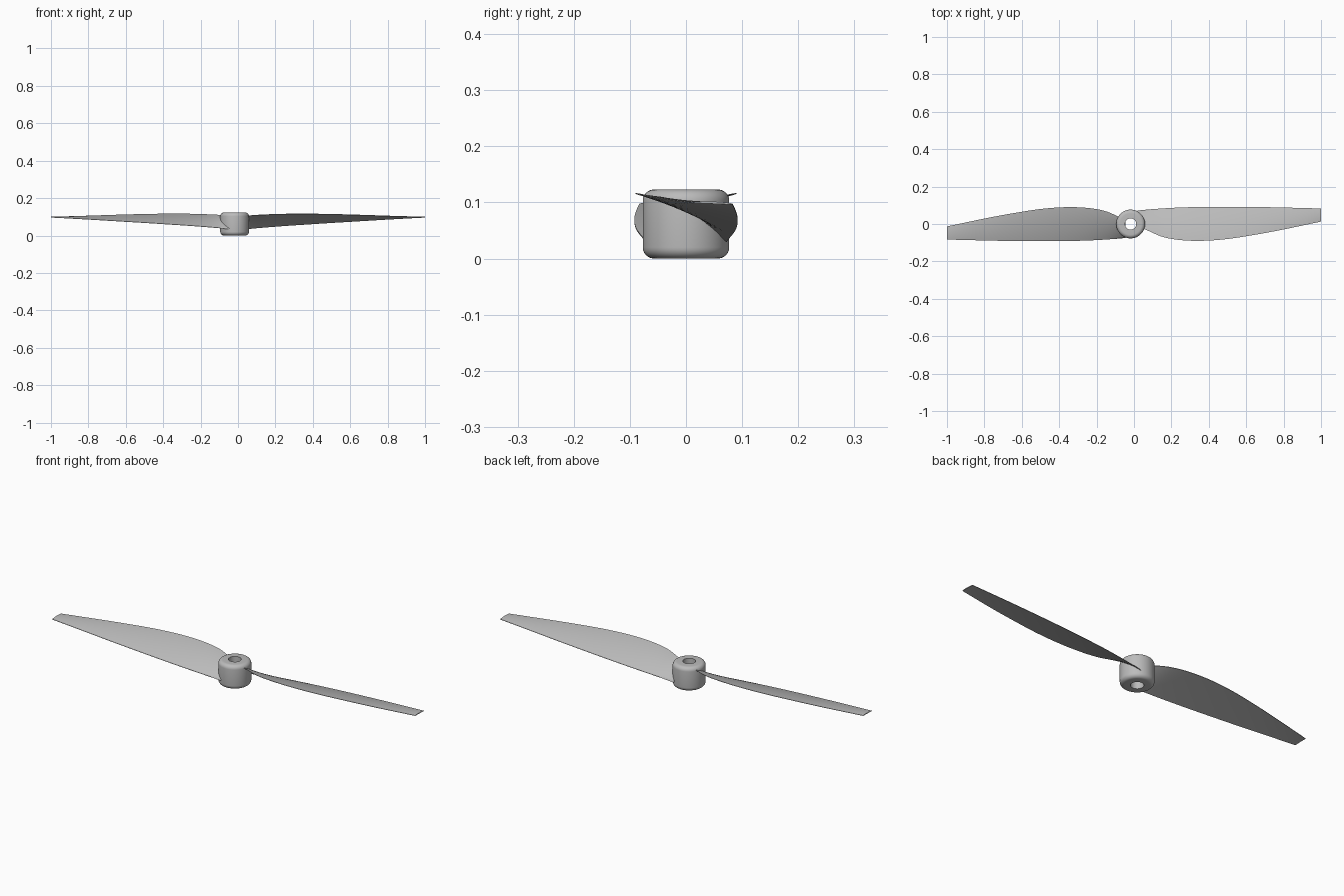
import bpy, bmesh, math

cube = bpy.data.objects.get("Cube")
if cube:
    bpy.data.objects.remove(cube)

grey = bpy.data.materials.new("plain grey")
grey.use_nodes = True
colour = (0.5, 0.5, 0.5, 1)
grey.diffuse_color = colour
grey.node_tree.nodes["Principled BSDF"].inputs["Base Color"].default_value = colour

HUB_X, HUB_R, HUB_H, BORE_R, ROUND = -0.018, 0.077, 0.123, 0.03, 0.02


def finish(bm, name, angle):
    bmesh.ops.recalc_face_normals(bm, faces=bm.faces)
    mesh = bpy.data.meshes.new(name)
    bm.to_mesh(mesh)
    bm.free()
    mesh.materials.append(grey)
    obj = bpy.data.objects.new(name, mesh)
    bpy.context.collection.objects.link(obj)
    bpy.ops.object.select_all(action='DESELECT')
    obj.select_set(True)
    bpy.context.view_layer.objects.active = obj
    bpy.ops.object.shade_smooth_by_angle(angle=math.radians(angle))
    return obj


def bridge(bm, rings, closed=False):
    pairs = list(zip(rings, rings[1:]))
    if closed:
        pairs.append((rings[-1], rings[0]))
    for a, b in pairs:
        n = len(a)
        for i in range(n):
            j = (i + 1) % n
            bm.faces.new((a[i], a[j], b[j], b[i]))


# Hub: rounded sleeve with a straight bore
def build_hub(sides=64, steps=6):
    profile = [(BORE_R, 0)]
    for centre_z, start in ((ROUND, -90), (HUB_H - ROUND, 0)):
        for k in range(steps + 1):
            t = math.radians(start + 90 * k / steps)
            profile.append((HUB_R - ROUND + ROUND * math.cos(t),
                            centre_z + ROUND * math.sin(t)))
    profile.append((BORE_R, HUB_H))
    bm = bmesh.new()
    rings = []
    for r, z in profile:
        angles = [math.tau * i / sides for i in range(sides)]
        rings.append([bm.verts.new((HUB_X + r * math.cos(a), r * math.sin(a), z))
                      for a in angles])
    bridge(bm, rings, closed=True)
    return finish(bm, "hub", 40)


# Blade edges along the span: x, high edge y and z, low edge y and z
STATIONS = [
    (0.02, -0.012, 0.102, 0.072, 0.030),
    (0.08, -0.038, 0.108, 0.078, 0.038),
    (0.15, -0.068, 0.112, 0.083, 0.044),
    (0.24, -0.085, 0.115, 0.088, 0.051),
    (0.36, -0.090, 0.116, 0.091, 0.059),
    (0.50, -0.080, 0.114, 0.092, 0.068),
    (0.65, -0.057, 0.110, 0.091, 0.077),
    (0.80, -0.029, 0.105, 0.088, 0.086),
    (1.00, 0.013, 0.099, 0.083, 0.097),
]


def edges_at(x):
    """Smooth cubic through the stations."""
    last = len(STATIONS) - 1
    i = max(k for k in range(last) if STATIONS[k][0] <= x + 1e-6 or k == 0)
    p, q = STATIONS[i], STATIONS[i + 1]
    h = q[0] - p[0]
    t = (x - p[0]) / h

    def slope(k, c):
        a, b = STATIONS[max(k - 1, 0)], STATIONS[min(k + 1, last)]
        return (b[c] - a[c]) / (b[0] - a[0]) * h

    return [(2*t**3 - 3*t**2 + 1) * p[c] + (t**3 - 2*t**2 + t) * slope(i, c)
            + (3*t**2 - 2*t**3) * q[c] + (t**3 - t**2) * slope(i + 1, c)
            for c in range(1, 5)]


# Blade: thin cambered sections lofted from hub to tip
def build_blade(name, root, side, spans=48, chords=12):
    bm = bmesh.new()
    rings = []
    for s in range(spans + 1):
        x = root + (1 - root) * s / spans
        hy, hz, ly, lz = edges_at(x)
        upper, lower = [], []
        for k in range(chords + 1):
            u = k / chords
            y, z = hy + (ly - hy) * u, hz + (lz - hz) * u
            arch = 4 * u * (1 - u)
            z += 0.005 * arch * (1 - 0.7 * x)
            half = 0.001 + 0.003 * arch * (1 - 0.7 * x)
            upper.append((x * side, y * side, z + half))
            lower.append((x * side, y * side, z - half))
        rings.append([bm.verts.new(v) for v in upper + lower[::-1]])
    bridge(bm, rings)
    bm.faces.new(rings[0])
    bm.faces.new(rings[-1])
    return finish(bm, name, 50)


build_hub()
build_blade("left_blade", 0.02, 1)
build_blade("right_blade", 0.045, -1)
